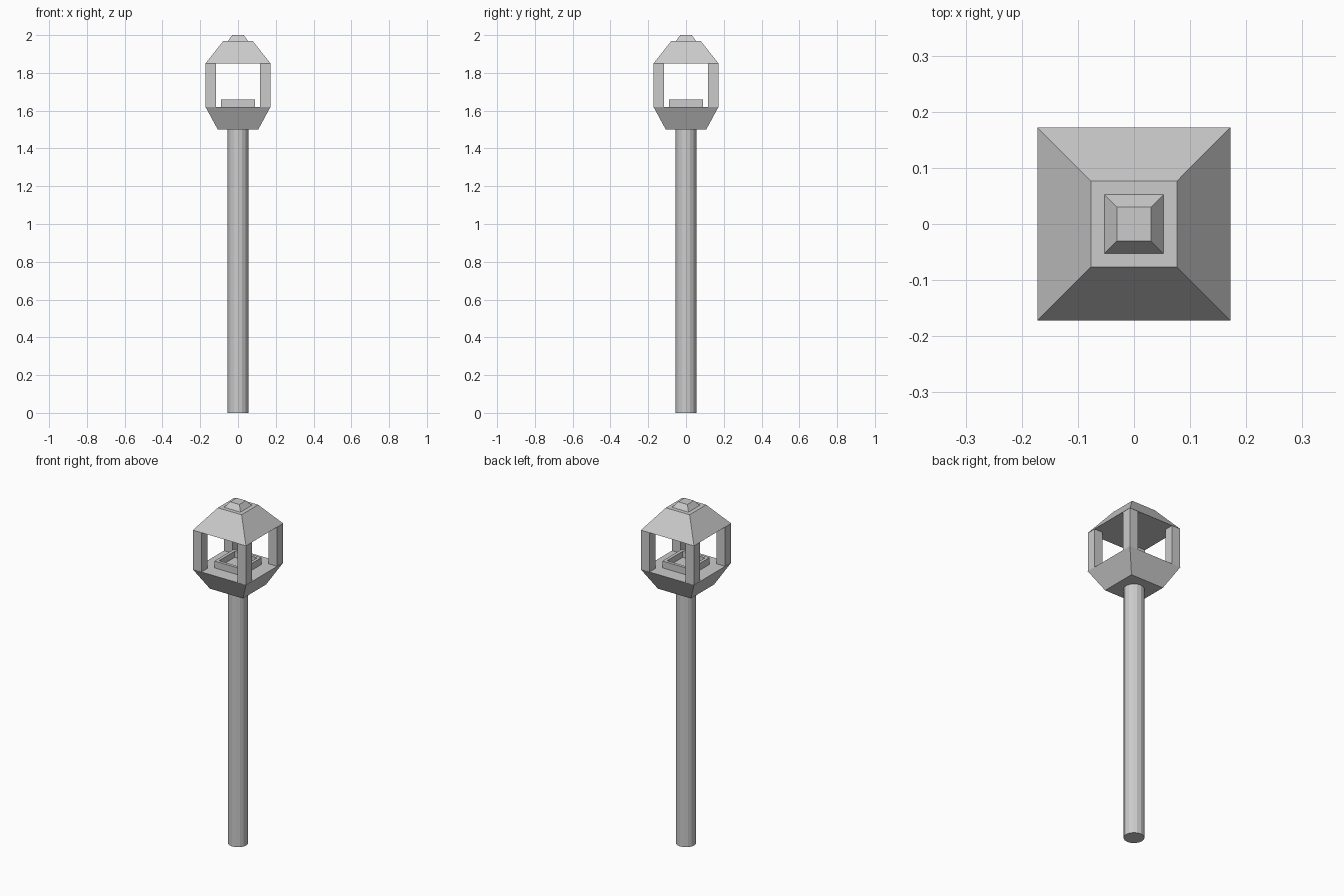
import bpy, bmesh
from math import pi, sqrt

if "Cube" in bpy.data.objects:
    bpy.data.objects.remove(bpy.data.objects["Cube"])


def prism(name, sides, r1, r2, z0, z1, x=0, y=0):
    """Tapered prism; for 4 sides r1/r2 are half widths, otherwise radii."""
    bm = bmesh.new()
    k = sqrt(2) if sides == 4 else 1
    bmesh.ops.create_cone(bm, cap_ends=True, segments=sides,
                          radius1=r1 * k, radius2=r2 * k, depth=z1 - z0)
    if sides == 4:
        # Blender may start a 4-gon on the axes: align its edges with x/y
        v = bm.verts[:][0].co
        if min(abs(v.x), abs(v.y)) < 1e-4:
            for w in bm.verts:
                a, b = w.co.x, w.co.y
                w.co.x, w.co.y = (a - b) / k, (a + b) / k
    bmesh.ops.translate(bm, verts=bm.verts, vec=(x, y, (z0 + z1) / 2))
    mesh = bpy.data.meshes.new(name)
    bm.to_mesh(mesh)
    bm.free()
    ob = bpy.data.objects.new(name, mesh)
    bpy.context.collection.objects.link(ob)
    return ob


# Pole
prism("pole", 16, 0.055, 0.055, 0, 1.5)

# Lantern base, flaring upward
prism("lantern_base", 4, 0.107, 0.172, 1.5, 1.62)

# Lamp tray with a square recess
tray = prism("lamp_tray", 4, 0.09, 0.09, 1.62, 1.66)
bm = bmesh.new()
bm.from_mesh(tray.data)
bm.normal_update()
top = max(bm.faces, key=lambda f: f.normal.z)
bmesh.ops.inset_region(bm, faces=[top], thickness=0.025)
wall = bmesh.ops.extrude_discrete_faces(bm, faces=[top])["faces"][0]
bmesh.ops.translate(bm, verts=wall.verts, vec=(0, 0, -0.036))
bm.to_mesh(tray.data)
bm.free()

# Four corner posts
for sx, sn in ((-1, "left"), (1, "right")):
    for sy, fn in ((-1, "front"), (1, "back")):
        prism(f"post_{fn}_{sn}", 4, 0.0275, 0.0275, 1.62, 1.85,
              sx * 0.1435, sy * 0.1435)

# Roof and finial
prism("roof", 4, 0.172, 0.077, 1.85, 1.97)
prism("roof_finial", 4, 0.053, 0.03, 1.97, 2.0)
